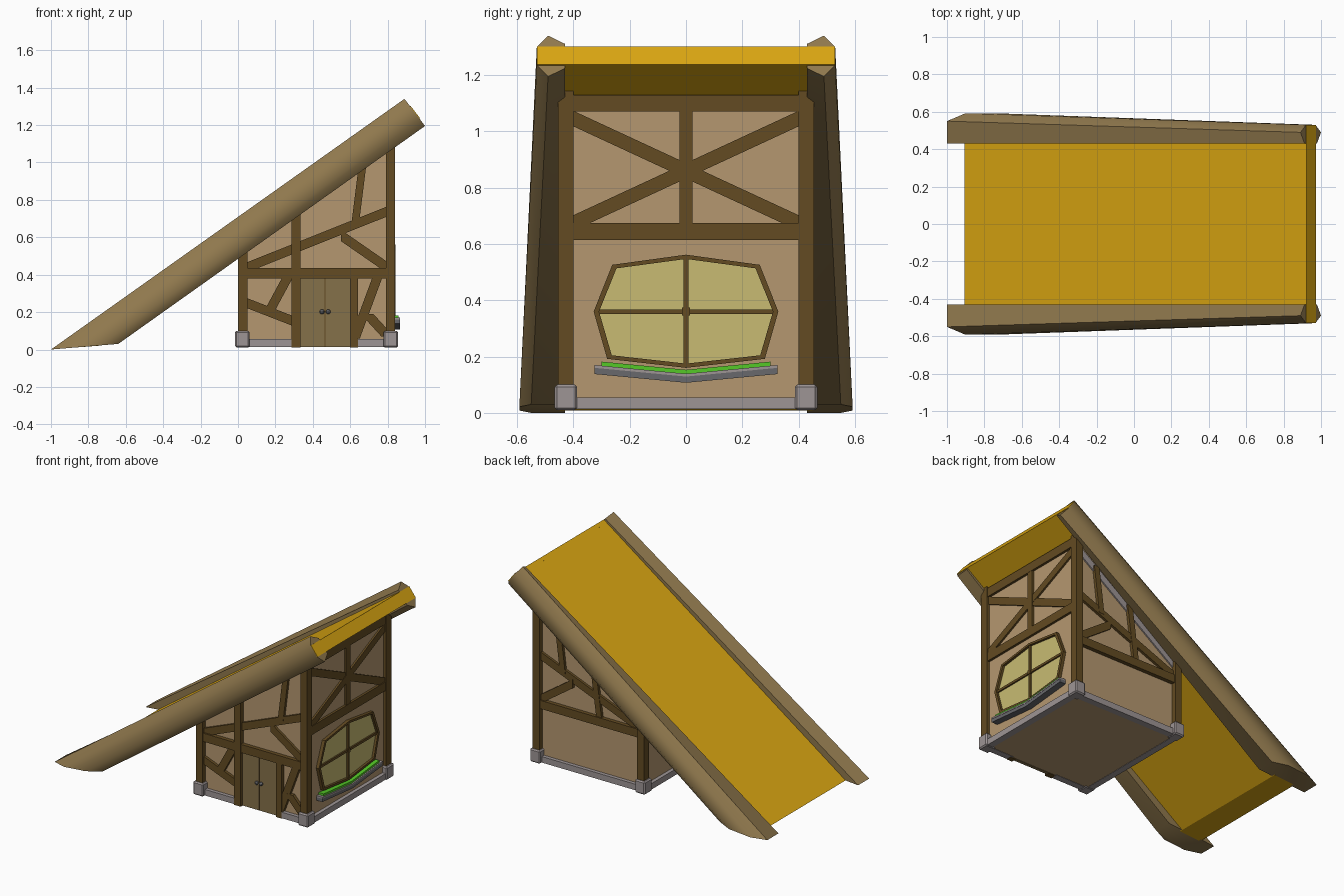
import bpy, bmesh, math
from mathutils import Vector

if "Cube" in bpy.data.objects:
    bpy.data.objects.remove(bpy.data.objects["Cube"])


def material(name, rgb):
    m = bpy.data.materials.new(name)
    m.diffuse_color = (*rgb, 1)
    m.use_nodes = True
    m.node_tree.nodes["Principled BSDF"].inputs["Base Color"].default_value = m.diffuse_color
    return m


GOLD = material("golden roof", (0.70, 0.38, 0.006))
BARGE = material("light brown wood", (0.28, 0.19, 0.075))
WALL = material("tan plaster", (0.46, 0.31, 0.16))
TIMBER = material("dark timber", (0.125, 0.070, 0.016))
STONE = material("grey stone", (0.34, 0.30, 0.30))
GLASS = material("pale yellow glass", (0.58, 0.50, 0.17))
GREEN = material("leaf green", (0.09, 0.58, 0.02))
DOOR = material("door wood", (0.235, 0.165, 0.068))
SLATE = material("slate grey", (0.14, 0.14, 0.15))


def finish(name, bm, mat):
    bmesh.ops.recalc_face_normals(bm, faces=bm.faces)
    me = bpy.data.meshes.new(name)
    bm.to_mesh(me)
    bm.free()
    me.materials.append(mat)
    ob = bpy.data.objects.new(name, me)
    bpy.context.scene.collection.objects.link(ob)
    return ob


def loft(bm, a, b):
    va, vb = [bm.verts.new(p) for p in a], [bm.verts.new(p) for p in b]
    bm.faces.new(va)
    bm.faces.new(vb[::-1])
    n = len(va)
    return [bm.faces.new((va[i], va[(i + 1) % n], vb[(i + 1) % n], vb[i])) for i in range(n)]


def prism(name, polys, axis, lo, hi, mat):
    """Extrude (x,z) outlines along y, or (y,z) outlines along x."""
    at = (lambda p, d: (p[0], d, p[1])) if axis == "y" else (lambda p, d: (d, p[0], p[1]))
    bm = bmesh.new()
    for poly in polys:
        loft(bm, [at(p, lo) for p in poly], [at(p, hi) for p in poly])
    return finish(name, bm, mat)


def rect(u0, v0, u1, v1):
    return [(u0, v0), (u1, v0), (u1, v1), (u0, v1)]


def brace(u0, v0, u1, v1, w=0.05):
    """Slanted timber, cut vertically if shallow and horizontally if steep."""
    du, dv = abs(u1 - u0), abs(v1 - v0)
    length = math.hypot(du, dv)
    if du > dv:
        h = w * length / du / 2
        return [(u0, v0 - h), (u1, v1 - h), (u1, v1 + h), (u0, v0 + h)]
    h = w * length / dv / 2
    return [(u0 - h, v0), (u0 + h, v0), (u1 + h, v1), (u1 - h, v1)]


def under(x):
    return 1.235 + 0.708 * (x - 0.97)      # underside of the roof


def post(x0, x1, z0=0.012):
    return [(x0, z0), (x1, z0), (x1, under(x1) + 0.02), (x0, under(x0) + 0.02)]


# Roof slab, cut level at the ground
prism("roof_slab", [[(-0.905, 0.008), (-0.746, 0.02), (0.97, 1.235), (0.92, 1.30)]],
      "y", -0.45, 0.45, GOLD)
prism("roof_end_trim", [[(0.90, 1.286), (0.95, 1.221), (0.973, 1.237), (0.923, 1.302)]],
      "y", -0.53, 0.53, GOLD)

# Long rounded edge beams on both sides of the roof
top_end = [(0.43, 0.6), (0.49, 1), (0.53, 0.45), (0.53, -0.45), (0.49, -1), (0.43, -0.6)]
low_end = [(0.43, 1), (0.55, 1), (0.592, 0.45), (0.592, -0.45), (0.55, -1), (0.43, -1)]
for side, s in (("front", -1), ("back", 1)):
    bm = bmesh.new()
    a = [(0.945 - 0.055 * t, s * y, 1.2675 + 0.0725 * t) for y, t in top_end]
    b = [(-0.82 - 0.18 * t, s * y, 0.015 - 0.015 * t) for y, t in low_end]
    for f in loft(bm, a, b):
        f.smooth = True
    ob = finish(side + "_roof_edge_beam", bm, BARGE)
    ob.data.set_sharp_from_angle(angle=math.radians(48))

# Plaster body
prism("plaster_walls", [post(0.02, 0.82, 0.016)], "y", -0.42, 0.42, WALL)

# Corner posts on stone blocks
for side, s in (("front", -1), ("back", 1)):
    lo, hi = sorted((s * 0.40, s * 0.455))
    prism(side + "_corner_posts", [post(0.0, 0.05), post(0.79, 0.84)], "y", lo, hi, TIMBER)
    lo, hi = sorted((s * 0.387, s * 0.467))
    ob = prism(side + "_corner_stones", [rect(-0.015, 0.01, 0.062, 0.10),
                                         rect(0.778, 0.01, 0.855, 0.10)], "y", lo, hi, STONE)
    bev = ob.modifiers.new("chamfer", "BEVEL")
    bev.width, bev.segments = 0.008, 1

# Stone plinth, open at the door
prism("front_plinth", [rect(0.05, 0.014, 0.29, 0.055), rect(0.63, 0.014, 0.79, 0.055)],
      "y", -0.445, -0.40, STONE)
prism("back_plinth", [rect(0.05, 0.014, 0.79, 0.055)], "y", 0.40, 0.445, STONE)
prism("left_plinth", [rect(-0.40, 0.014, 0.40, 0.055)], "x", -0.005, 0.04, STONE)
prism("right_plinth", [rect(-0.40, 0.014, 0.40, 0.055)], "x", 0.80, 0.845, STONE)

# Front timber frame
prism("front_main_timbers", [rect(0.03, 0.38, 0.81, 0.437), rect(0.60, 0.012, 0.642, 0.39)],
      "y", -0.447, -0.41, TIMBER)
prism("front_door_post", [post(0.285, 0.335)], "y", -0.45, -0.41, TIMBER)
upper = [brace(0.03, 0.432, 0.81, 0.743), brace(0.55, 0.61, 0.81, 0.43),
         brace(0.625, 0.66, 0.665, 0.98, 0.04)]
lower = [brace(0.03, 0.255, 0.30, 0.15), brace(0.165, 0.20, 0.265, 0.385),
         brace(0.625, 0.06, 0.745, 0.385), brace(0.69, 0.19, 0.80, 0.07, 0.05)]
for i, poly in enumerate(upper + lower):
    prism("front_brace_%d" % i, [poly], "y", -0.436 - 0.001 * i, -0.41, TIMBER)

# Back timber frame and the strip under the eave
prism("back_beam", [rect(0.03, 0.38, 0.81, 0.437)], "y", 0.41, 0.447, TIMBER)
for i, poly in enumerate(upper + [brace(0.35, 0.43, 0.40, 0.80, 0.04)]):
    prism("back_brace_%d" % i, [poly], "y", 0.41, 0.437 + 0.001 * i, TIMBER)
prism("back_eave_strip", [[(0.05, under(0.05) - 0.085), (0.79, under(0.79) - 0.085),
                           (0.79, under(0.79) - 0.03), (0.05, under(0.05) - 0.03)]],
      "y", 0.41, 0.429, STONE)

# Double door with knobs
prism("door_leaves", [rect(0.335, 0.014, 0.463, 0.38), rect(0.467, 0.014, 0.60, 0.38)],
      "y", -0.432, -0.41, DOOR)
prism("door_gap", [rect(0.462, 0.014, 0.468, 0.38)], "y", -0.428, -0.41, TIMBER)
for name, x in (("left", 0.449), ("right", 0.482)):
    bm = bmesh.new()
    bmesh.ops.create_uvsphere(bm, u_segments=8, v_segments=6, radius=0.013)
    bmesh.ops.translate(bm, verts=bm.verts, vec=(x, -0.44, 0.202))
    finish(name + "_door_knob", bm, SLATE)

# Gable timbers above the window
prism("gable_beams", [rect(-0.41, 0.615, 0.41, 0.675), rect(-0.41, 1.07, 0.41, 1.13)],
      "x", 0.81, 0.836, TIMBER)
prism("gable_upright", [rect(-0.023, 0.66, 0.023, 1.08)], "x", 0.81, 0.834, TIMBER)
for name, s in (("rising", 1), ("falling", -1)):
    prism("gable_brace_" + name, [brace(-0.41, 0.86 - s * 0.19, 0.41, 0.86 + s * 0.19, 0.05)],
          "x", 0.81, 0.831 + 0.001 * s, TIMBER)
prism("left_wall_beam", [rect(-0.41, 0.38, 0.41, 0.437)], "x", 0.004, 0.03, TIMBER)

# Eight-sided window
half = [(0.0, 0.16), (0.28, 0.192), (0.328, 0.36), (0.262, 0.526), (0.0, 0.562)]
outer = half + [(-y, z) for y, z in half[3:0:-1]]
inner = [(y * 0.942, 0.36 + (z - 0.36) * 0.925) for y, z in outer]
prism("window_glass", [inner], "x", 0.81, 0.826, GLASS)
prism("window_frame", [[outer[i], outer[(i + 1) % 8], inner[(i + 1) % 8], inner[i]]
                       for i in range(8)], "x", 0.81, 0.842, TIMBER)
prism("window_upright_bar", [rect(-0.008, 0.17, 0.008, 0.55)], "x", 0.81, 0.838, TIMBER)
prism("window_cross_bar", [rect(-0.318, 0.352, 0.318, 0.368)], "x", 0.81, 0.836, TIMBER)
prism("window_boss", [rect(-0.014, 0.346, 0.014, 0.374)], "x", 0.81, 0.842, TIMBER)


# Bent window box with greenery
def bent(w, z_mid, z_tip, t):
    return [(-w, z_tip), (0, z_mid), (w, z_tip), (w, z_tip + t), (0, z_mid + t), (-w, z_tip + t)]


prism("window_box", [bent(0.325, 0.107, 0.138, 0.022)], "x", 0.81, 0.865, SLATE)
prism("window_box_rim", [bent(0.325, 0.129, 0.160, 0.01)], "x", 0.81, 0.867, STONE)
prism("window_box_plants", [bent(0.30, 0.137, 0.166, 0.016)], "x", 0.81, 0.858, GREEN)
